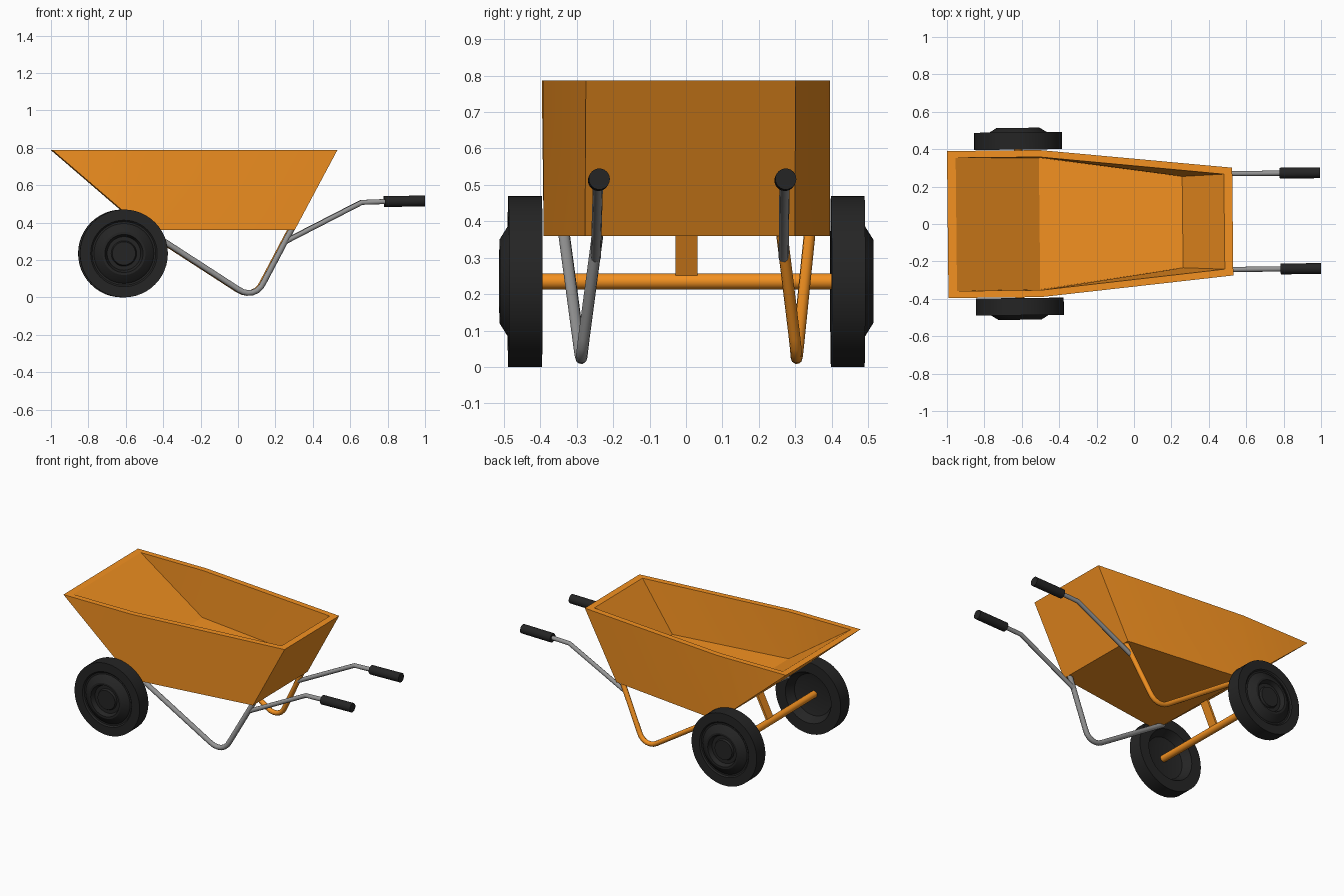
import bpy, bmesh, math
from mathutils import Matrix, Vector

if "Cube" in bpy.data.objects:
    bpy.data.objects.remove(bpy.data.objects["Cube"])


def material(name, rgb):
    m = bpy.data.materials.new(name)
    m.diffuse_color = (*rgb, 1)
    m.use_nodes = True
    m.node_tree.nodes["Principled BSDF"].inputs["Base Color"].default_value = m.diffuse_color
    return m


ORANGE = material("orange_paint", (0.90, 0.285, 0.015))
BLACK = material("black_rubber", (0.018, 0.018, 0.018))
GREY = material("grey_steel", (0.30, 0.30, 0.30))


def finish(name, bm, mat, smooth=None):
    bmesh.ops.recalc_face_normals(bm, faces=bm.faces)
    me = bpy.data.meshes.new(name)
    bm.to_mesh(me)
    bm.free()
    me.materials.append(mat)
    ob = bpy.data.objects.new(name, me)
    bpy.context.collection.objects.link(ob)
    if smooth:
        shade(ob, smooth)
    return ob


def shade(ob, angle):
    bpy.ops.object.select_all(action='DESELECT')
    bpy.context.view_layer.objects.active = ob
    ob.select_set(True)
    bpy.ops.object.shade_smooth_by_angle(angle=math.radians(angle))


def rod(name, a, b, r, mat, sides=24):
    a, b = Vector(a), Vector(b)
    d = b - a
    bm = bmesh.new()
    mtx = Matrix.Translation((a + b) / 2) @ d.to_track_quat('Z', 'Y').to_matrix().to_4x4()
    bmesh.ops.create_cone(bm, cap_ends=True, segments=sides, radius1=r, radius2=r,
                          depth=d.length, matrix=mtx)
    return finish(name, bm, mat, 35)


def tube(name, pts, r, mat):
    cu = bpy.data.curves.new(name, 'CURVE')
    cu.dimensions = '3D'
    cu.bevel_depth = r
    cu.bevel_resolution = 3
    cu.use_fill_caps = True
    sp = cu.splines.new('POLY')
    sp.points.add(len(pts) - 1)
    for p, co in zip(sp.points, pts):
        p.co = (*co, 1)
    cu.materials.append(mat)
    ob = bpy.data.objects.new(name, cu)
    bpy.context.collection.objects.link(ob)
    bpy.ops.object.select_all(action='DESELECT')
    bpy.context.view_layer.objects.active = ob
    ob.select_set(True)
    bpy.ops.object.convert(target='MESH')
    shade(bpy.context.object, 40)


# Tray: outer and inner shells joined by a flat rim, with a thick floor
bm = bmesh.new()


def shell(top, bottom):
    """top: front, middle, rear (x, y, z); bottom: front, rear; mirrored in y."""
    sides = []
    for s in (1, -1):
        sides.append([bm.verts.new((x, s * y, z)) for x, y, z in top + bottom])
    for tf, tm, tr, bf, br in sides:
        bm.faces.new((tf, tm, bf))
        bm.faces.new((tm, tr, br, bf))
    L, R = sides
    for i, j in ((0, 3), (3, 4), (4, 2)):
        bm.faces.new((L[i], L[j], R[j], R[i]))
    return [L[0], L[1], L[2], R[2], R[1], R[0]]


TOP = 0.787
outer = shell([(-0.996, 0.393, TOP), (-0.5, 0.393, TOP), (0.528, 0.288, TOP)],
              [(-0.5, 0.393, 0.36), (0.30, 0.288, 0.36)])
inner = shell([(-0.95, 0.356, TOP), (-0.5, 0.356, TOP), (0.483, 0.254, TOP)],
              [(-0.505, 0.352, 0.48), (0.26, 0.244, 0.48)])
for i in range(6):
    j = (i + 1) % 6
    bm.faces.new((outer[i], outer[j], inner[j], inner[i]))
finish("tray", bm, ORANGE, 20)

# Wheels: lathed profile of (radius, distance from centre line)
WX, WZ = -0.615, 0.235
PROFILE = [(0, 0.46), (0.09, 0.46), (0.135, 0.45), (0.165, 0.397), (0.235, 0.397),
           (0.235, 0.489), (0.178, 0.489), (0.170, 0.481),
           (0.160, 0.481), (0.152, 0.490), (0.115, 0.513), (0.102, 0.513), (0.090, 0.485),
           (0.068, 0.485), (0.062, 0.498), (0, 0.498)]
for side, label in ((1, "left"), (-1, "right")):
    bm = bmesh.new()
    vs = [bm.verts.new((WX + r, side * y, WZ)) for r, y in PROFILE]
    edges = [bm.edges.new(p) for p in zip(vs, vs[1:])]
    bmesh.ops.spin(bm, geom=vs + edges, cent=(WX, 0, WZ), axis=(0, 1, 0),
                   angle=2 * math.pi, steps=48)
    bmesh.ops.remove_doubles(bm, verts=bm.verts, dist=1e-4)
    finish("wheel_" + label, bm, BLACK, 30)

# Axle and the strut holding it to the tray
rod("axle", (WX, -0.465, WZ), (WX, 0.465, WZ), 0.022, ORANGE)
bm = bmesh.new()
a, b = Vector((-0.61, 0, 0.248)), Vector((-0.535, 0, 0.40))
rot = Matrix.Rotation(math.atan2(b.x - a.x, b.z - a.z), 4, 'Y')
bmesh.ops.create_cube(bm, size=1, matrix=Matrix.Translation((a + b) / 2) @ rot
                      @ Matrix.Diagonal((0.014, 0.06, (b - a).length, 1)))
finish("axle_strut", bm, ORANGE)

# Bent legs, handle tubes and grips on both sides
LEG = [(-0.51, 0.338, 0.372), (0.0, 0.299, 0.042), (0.025, 0.297, 0.029), (0.05, 0.296, 0.024),
       (0.075, 0.295, 0.026), (0.10, 0.294, 0.037), (0.12, 0.292, 0.056), (0.135, 0.289, 0.082),
       (0.288, 0.252, 0.372)]
HANDLE = [(0.255, 0.258, 0.30), (0.66, 0.256, 0.508), (0.80, 0.256, 0.513)]
for side, label, leg_mat in ((1, "left", ORANGE), (-1, "right", GREY)):
    tube("leg_" + label, [(x, side * y, z) for x, y, z in LEG], 0.016, leg_mat)
    tube("handle_" + label, [(x, side * y, z) for x, y, z in HANDLE], 0.014, GREY)
    rod("grip_" + label, (0.782, side * 0.256, 0.512), (0.997, side * 0.256, 0.516), 0.029, BLACK)

# The whole barrow stands turned by a hair
turn = Matrix.Translation((0, 0.0075, 0)) @ Matrix.Rotation(0.0105, 4, 'Z')
for ob in bpy.data.objects:
    ob.data.transform(turn)
